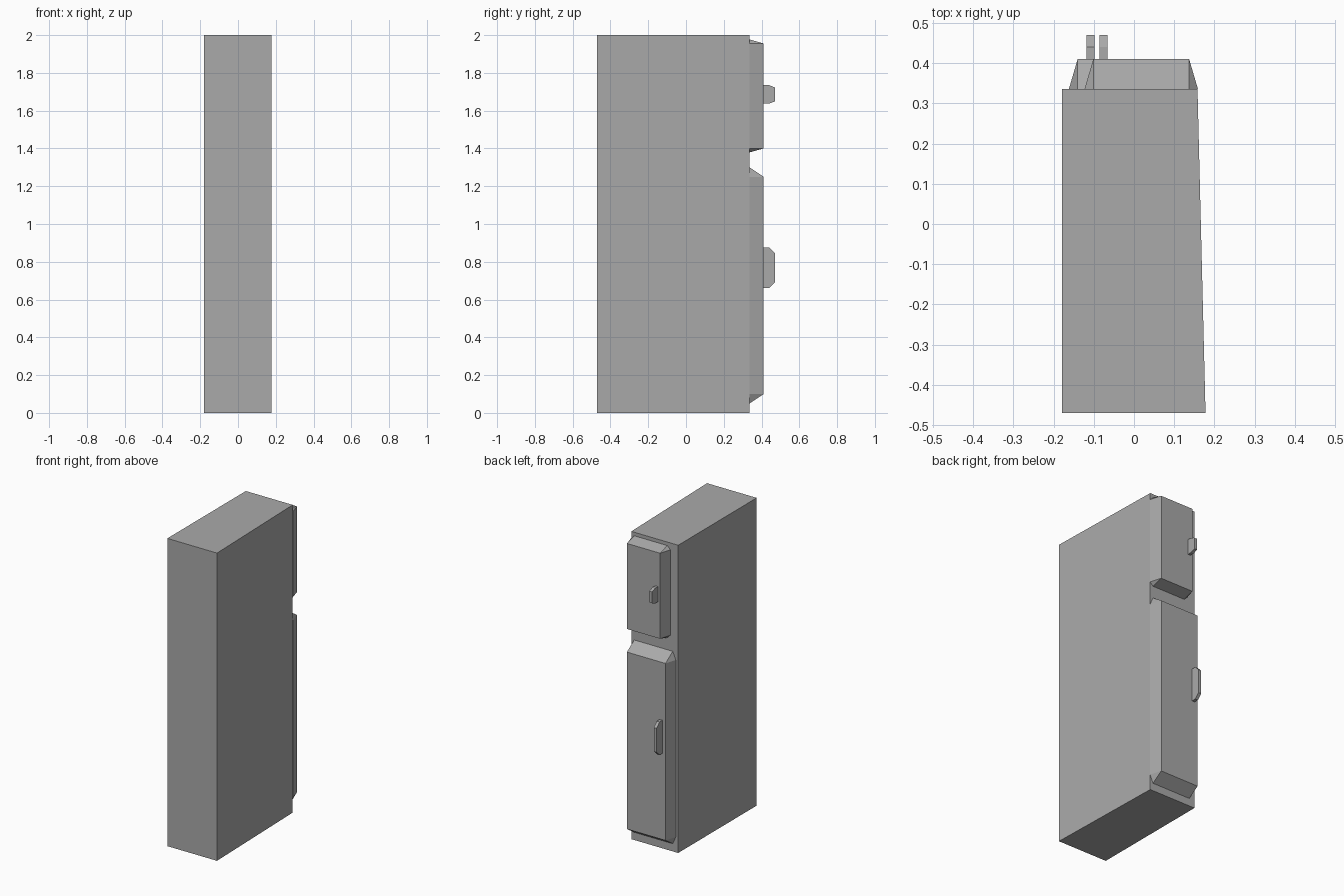
import bpy
import bmesh

cube = bpy.data.objects.get("Cube")
if cube:
    bpy.data.objects.remove(cube, do_unlink=True)

grey = bpy.data.materials.new("mid grey")
grey.use_nodes = True
GREY = (0.4, 0.4, 0.4, 1)
grey.diffuse_color = GREY
grey.node_tree.nodes["Principled BSDF"].inputs["Base Color"].default_value = GREY

BACK, DOOR, GRIP, END = 0.336, 0.411, 0.44, 0.47


def hull(name, points):
    """Flat-faced convex solid around the given corners."""
    bm = bmesh.new()
    for p in points:
        bm.verts.new(p)
    bmesh.ops.convex_hull(bm, input=bm.verts)
    bmesh.ops.dissolve_limit(bm, angle_limit=0.002, verts=bm.verts, edges=bm.edges)
    bmesh.ops.recalc_face_normals(bm, faces=bm.faces)
    mesh = bpy.data.meshes.new(name)
    bm.to_mesh(mesh)
    bm.free()
    mesh.materials.append(grey)
    obj = bpy.data.objects.new(name, mesh)
    bpy.context.collection.objects.link(obj)
    return obj


def door(name, x0, x1, z0, z1, rise):
    """Panel with sloping rims and small triangular corners."""
    side = 0.022
    points = []
    for x, dx in ((x0, -side), (x1, side)):
        for z, dz in ((z0, -rise), (z1, rise)):
            points += [(x, DOOR, z), (x + dx, BACK, z), (x, BACK, z + dz)]
    hull(name, points)


def handle(name, x, z0, z1, cut):
    """Thin upright grip with chamfered outer ends."""
    profile = [(DOOR, z0), (GRIP, z0), (END, z0 + cut),
               (END, z1 - cut), (GRIP, z1), (DOOR, z1)]
    hull(name, [(x + dx, y, z) for dx in (-0.01, 0.01) for y, z in profile])


# Cabinet, tapering on one side towards the doors
plan = [(-0.179, -END), (0.178, -END), (0.158, BACK), (-0.179, BACK)]
hull("cabinet", [(x, y, z) for x, y in plan for z in (0, 2)])

# Doors
door("upper_door", -0.101, 0.137, 1.40, 1.956, 0.021)
door("lower_door", -0.14, 0.137, 0.10, 1.25, 0.05)

# Handles
handle("upper_handle", -0.076, 1.637, 1.735, 0.012)
handle("lower_handle", -0.108, 0.66, 0.875, 0.03)
